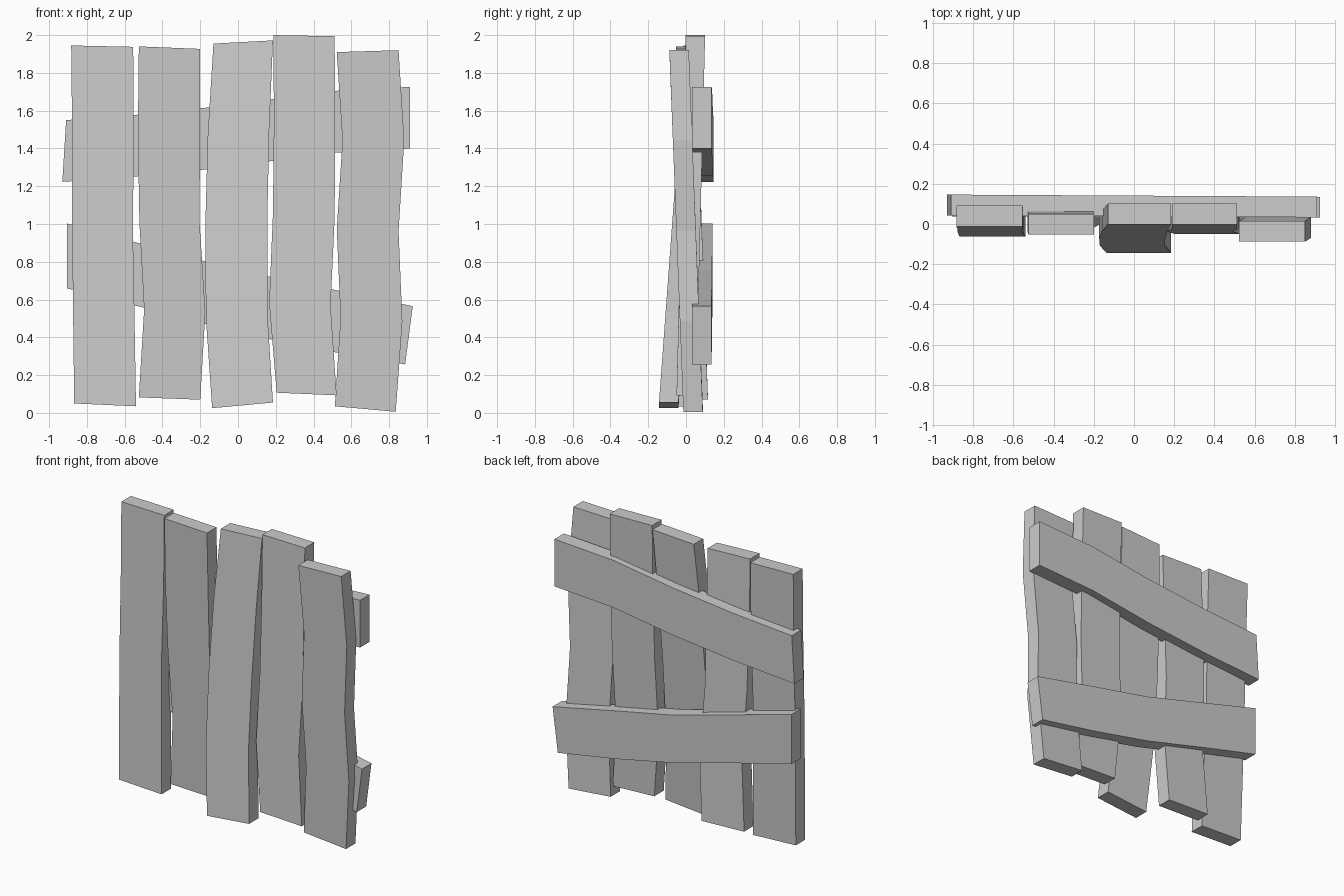
import bpy


def board(name, a, b, y0, y1, thick=0.103):
    """Sweep a box section along two bent edges a and b (lists of x, z);
    the front face runs from y0 to y1 along the length."""
    n = len(a)
    verts, faces = [], []
    for i in range(n):
        y = y0 + (y1 - y0) * i / (n - 1)
        (ax, az), (bx, bz) = a[i], b[i]
        verts += [(ax, y, az), (bx, y, bz), (bx, y + thick, bz), (ax, y + thick, az)]
    for i in range(n - 1):
        for k in range(4):
            p, q = 4 * i + k, 4 * i + (k + 1) % 4
            faces.append((p, q, q + 4, p + 4))
    e = 4 * (n - 1)
    faces += [(3, 2, 1, 0), (e, e + 1, e + 2, e + 3)]
    me = bpy.data.meshes.new(name)
    me.from_pydata(verts, [], faces)
    me.update()
    ob = bpy.data.objects.new(name, me)
    bpy.context.collection.objects.link(ob)
    return ob


def plank(name, left, right, zl, zr, y0, y1):
    # edge x positions are given at even steps from bottom to top
    def edge(xs, z):
        return [(x, z[0] + (z[1] - z[0]) * i / (len(xs) - 1)) for i, x in enumerate(xs)]
    board(name, edge(left, zl), edge(right, zr), y0, y1)


# Five upright planks, left to right
plank("plank_1", [-.867, -.873, -.878, -.878, -.883], [-.54, -.548, -.557, -.551, -.555],
      (.05, 1.945), (.035, 1.938), -.063, -.012)
plank("plank_2", [-.525, -.497, -.522, -.53, -.525], [-.2, -.173, -.203, -.202, -.2],
      (.082, 1.94), (.07, 1.927), .013, -.053)
plank("plank_3", [-.137, -.17, -.173, -.16, -.13], [.185, .155, .155, .165, .185],
      (.025, 1.955), (.055, 1.972), -.143, -.002)
plank("plank_4", [.205, .165, .185, .19, .188], [.522, .49, .512, .513, .512],
      (.107, 2.0), (.093, 1.994), -.05, -.002)
plank("plank_5", [.513, .543, .523, .553, .523], [.835, .87, .85, .88, .85],
      (.035, 1.91), (.006, 1.92), -.014, -.088)

# Two cross braces on the back (upper edge, then lower edge)
board("upper_brace",
      [(-.93, 1.223), (-.46, 1.258), (0, 1.307), (.46, 1.375), (.91, 1.4)],
      [(-.91, 1.55), (-.46, 1.584), (0, 1.634), (.46, 1.702), (.91, 1.726)],
      .043, .033)
board("lower_brace",
      [(-.905, .66), (-.46, .547), (0, .425), (.45, .332), (.885, .257)],
      [(-.905, 1.003), (-.44, .875), (0, .755), (.45, .664), (.925, .565)],
      .038, .032)
bpy.ops.object.select_all(action='DESELECT')
